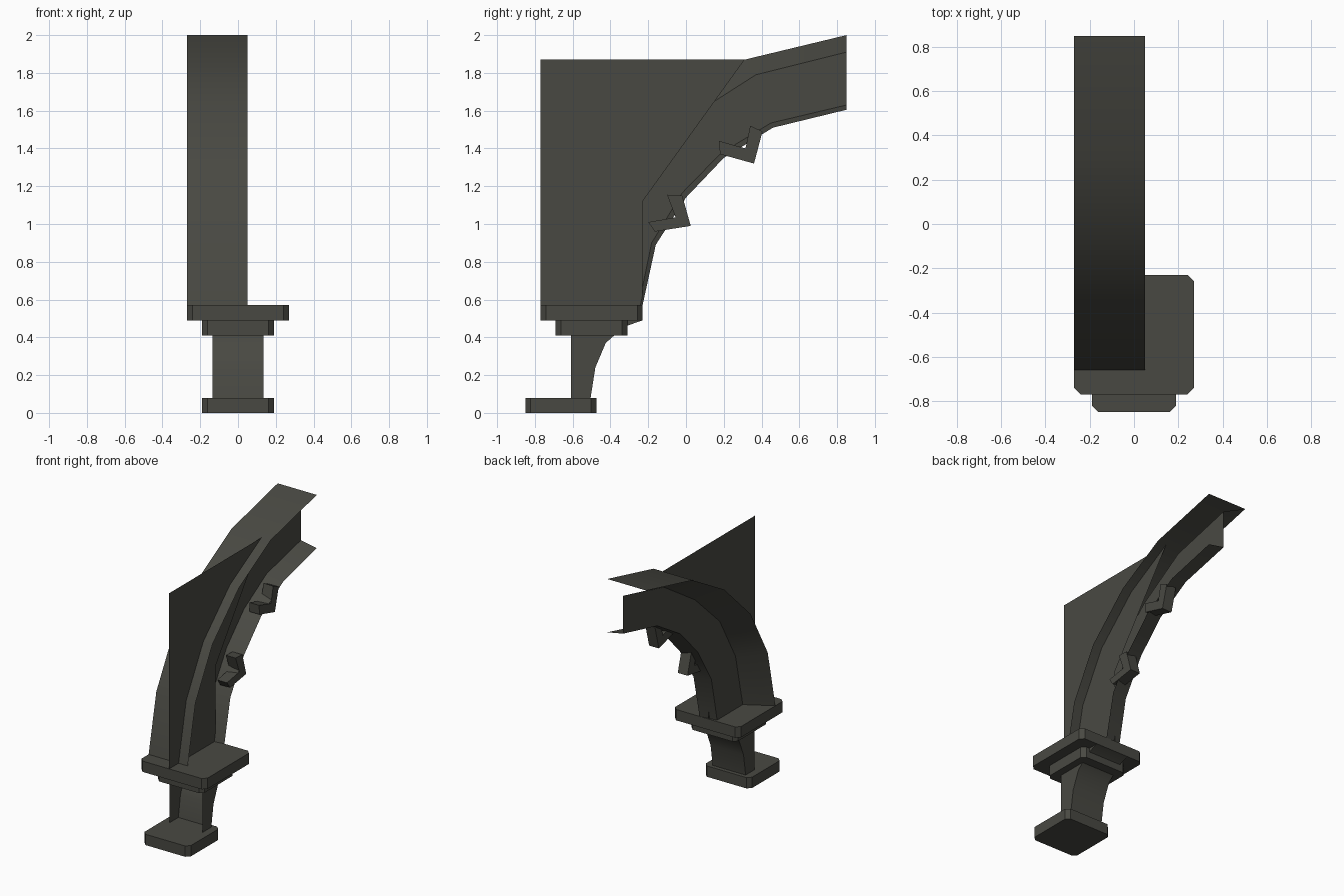
import bpy, bmesh, math

if "Cube" in bpy.data.objects:
    bpy.data.objects.remove(bpy.data.objects["Cube"])

stone = bpy.data.materials.new("dark_olive_stone")
stone.diffuse_color = (0.066, 0.066, 0.055, 1)
stone.use_nodes = True
stone.node_tree.nodes["Principled BSDF"].inputs["Base Color"].default_value = stone.diffuse_color


def make(name, verts, faces, smooth=False, fix_normals=True):
    """Mesh object from points and faces."""
    me = bpy.data.meshes.new(name)
    me.from_pydata(verts, [], faces)
    if fix_normals:
        bm = bmesh.new()
        bm.from_mesh(me)
        bmesh.ops.recalc_face_normals(bm, faces=bm.faces)
        bm.to_mesh(me)
        bm.free()
    me.materials.append(stone)
    ob = bpy.data.objects.new(name, me)
    bpy.context.collection.objects.link(ob)
    if smooth:
        bpy.ops.object.select_all(action='DESELECT')
        ob.select_set(True)
        bpy.context.view_layer.objects.active = ob
        bpy.ops.object.shade_smooth_by_angle(angle=math.radians(35))
    return ob


def prism(name, outline, lift):
    """Solid between an outline and its copy; lift places a 2D point at end 0 or 1."""
    n = len(outline)
    verts = [lift(p, k) for k in (0, 1) for p in outline]
    faces = [tuple(range(n))[::-1], tuple(range(n, 2 * n))]
    faces += [(i, (i + 1) % n, n + (i + 1) % n, n + i) for i in range(n)]
    return make(name, verts, faces)


def plate(name, hx, y0, y1, z0, z1, c=0.028):
    """Slab with chamfered vertical corners."""
    o = [(-hx + c, y0), (hx - c, y0), (hx, y0 + c), (hx, y1 - c),
         (hx - c, y1), (-hx + c, y1), (-hx, y1 - c), (-hx, y0 + c)]
    prism(name, o, lambda p, k: (p[0], p[1], (z0, z1)[k]))


def strips(name, rails):
    """Sheet joining neighbouring rails; each rail is (x, list of (y, z))."""
    n = len(rails[0][1])
    verts = [(x, y, z) for x, pts in rails for y, z in pts]
    faces = [(r * n + i, r * n + i + 1, (r + 1) * n + i + 1, (r + 1) * n + i)
             for r in range(len(rails) - 1) for i in range(n - 1)]
    return make(name, verts, faces, smooth=True, fix_normals=False)


# Stepped plates of the corbel
plate("base_plate", 0.19, -0.85, -0.475, 0.0, 0.08)
plate("middle_plate", 0.19, -0.69, -0.31, 0.41, 0.49)
plate("top_plate", 0.27, -0.77, -0.23, 0.49, 0.57)

# Corbel neck: two side walls and a curved back, open to the front
curve = [(-0.505, 0.08), (-0.48, 0.24), (-0.425, 0.37), (-0.33, 0.455), (-0.23, 0.49)]
side = curve + [(-0.61, 0.49), (-0.61, 0.08)]
w = 0.135
for label, x in (("left", -w), ("right", w)):
    loop = [(x, y, z) for y, z in side]
    face = tuple(range(len(loop)))
    make("neck_wall_" + label, loop, [face if x > 0 else face[::-1]], fix_normals=False)
strips("neck_back", [(w, curve), (-w, curve)])

# Arch rails, from springing to crown
outer = [(-0.66, 0.57), (-0.57, 1.0), (-0.37, 1.36), (-0.06, 1.66), (0.31, 1.87), (0.85, 2.0)]
web_top = [(-0.55, 0.57), (-0.465, 0.96), (-0.28, 1.29), (0.01, 1.56), (0.37, 1.79), (0.85, 1.91)]
web_low = [(-0.25, 0.57), (-0.182, 0.90), (-0.02, 1.165), (0.185, 1.375), (0.45, 1.535), (0.85, 1.63)]
inner = [(-0.23, 0.57), (-0.16, 0.89), (0.0, 1.14), (0.20, 1.35), (0.46, 1.51), (0.85, 1.605)]
strips("arch_back", [(0.05, outer), (-0.27, outer)])
strips("arch_moulding", [(-0.27, outer), (-0.08, web_top), (-0.08, web_low), (0.05, inner)])

# Thin wall panel behind the arch
panel = [(-0.77, 0.57), (-0.23, 0.57), (-0.23, 1.12), (0.31, 1.87), (-0.77, 1.87)]
make("wall_panel", [(-0.025, y, z) for y, z in panel], [(0, 1, 2, 3, 4)], fix_normals=False)

# Bent leaf ornaments under the arch
leaves = {
    "lower_leaf": [(-0.20, 1.01), (-0.165, 0.96), (0.025, 0.99), (-0.02, 1.15), (-0.10, 1.155), (-0.055, 1.035)],
    "upper_leaf": [(0.175, 1.44), (0.18, 1.37), (0.36, 1.32), (0.405, 1.49), (0.34, 1.52), (0.315, 1.40)],
}
for name, outline in leaves.items():
    prism(name, outline, lambda p, k: ((-0.03, 0.05)[k], p[0], p[1]))
